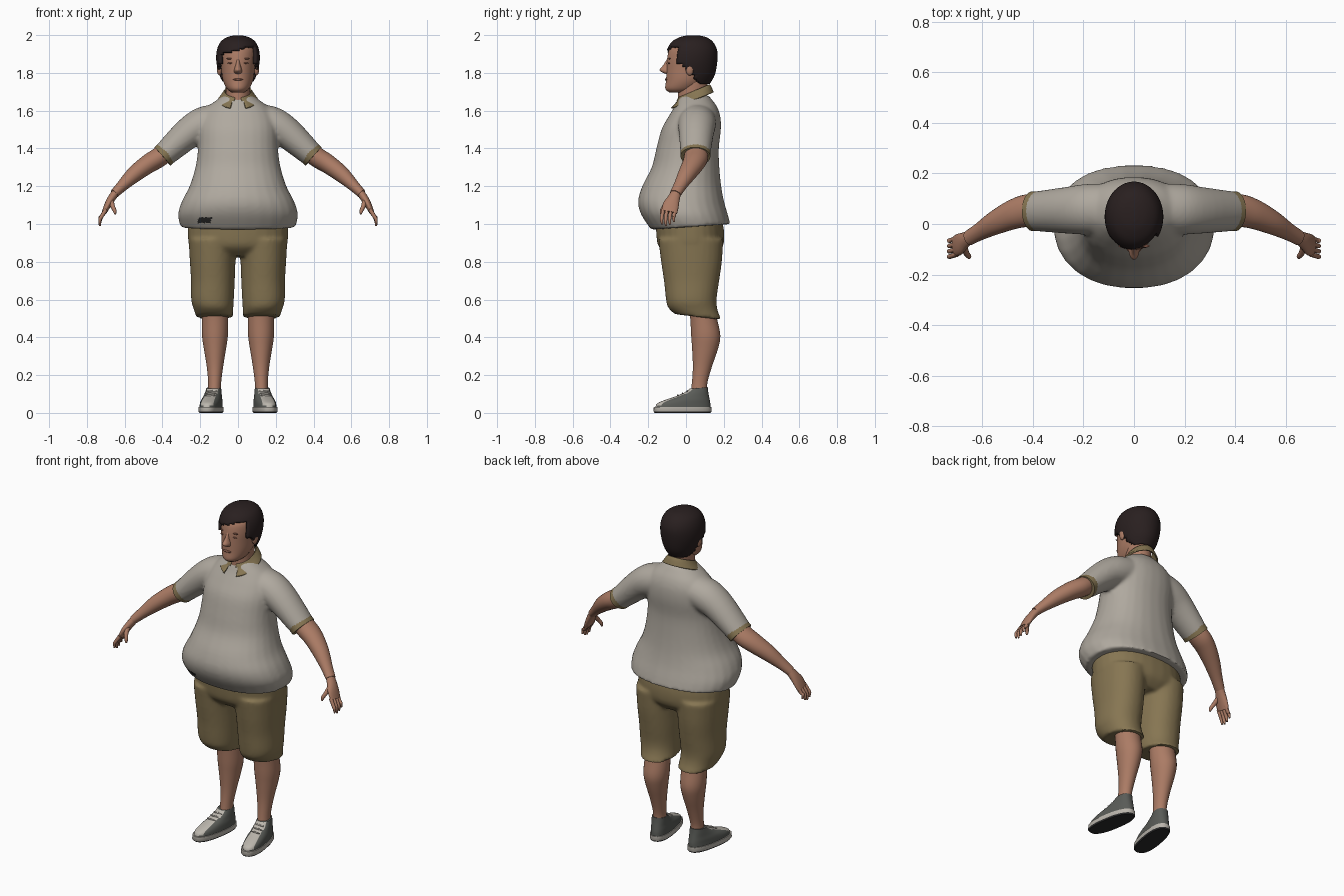
import bpy, bmesh, math
from mathutils import Vector, Matrix

cube = bpy.data.objects.get("Cube")
if cube:
    bpy.data.objects.remove(cube)


def material(name, r, g, b):
    m = bpy.data.materials.new(name)
    m.use_nodes = True
    m.diffuse_color = (r, g, b, 1)
    bsdf = m.node_tree.nodes["Principled BSDF"]
    bsdf.inputs["Base Color"].default_value = (r, g, b, 1)
    bsdf.inputs["Roughness"].default_value = 0.8
    return m


SKIN = material("skin", .41, .2, .13)
LIPS = material("lip and brow skin", .26, .11, .075)
HAIR = material("dark hair", .022, .014, .014)
SHIRT = material("shirt grey", .43, .395, .345)
TAN = material("tan cloth", .24, .18, .085)
SHOE = material("shoe grey", .1, .105, .095)
PALE = material("pale rubber", .5, .47, .42)
DARK = material("dark rubber", .025, .025, .025)


# Rings are (centre, half width vector, half depth vector)
def upright(z, front, back, half, x=0, tilt=0):
    return (Vector((x, (front + back) / 2, z)), Vector((half, 0, 0)),
            Vector((0, (back - front) / 2, tilt)))


def limb(points, side=1):
    """Rings across a path of (x, y, z, width along y, thickness)."""
    centres = [Vector((p[0] * side, p[1], p[2])) for p in points]
    rings = []
    for i, p in enumerate(points):
        t = (centres[min(i + 1, len(points) - 1)] - centres[max(i - 1, 0)]).normalized()
        u = Vector((0, 1, 0))
        u = (u - t * u.dot(t)).normalized()
        rings.append((centres[i], u * p[3], t.cross(u) * p[4]))
    return rings


def spline(a, b, c, d, t):
    return b + (c - a) * (t / 2) + (a * 2 - b * 5 + c * 4 - d) * (t * t / 2) \
        + (b * 3 - a - c * 3 + d) * (t ** 3 / 2)


def loft(bm, rings, n=28, steps=4, power=1.0, cap=True):
    dense = []
    for i in range(len(rings) - 1):
        four = [rings[max(0, min(len(rings) - 1, i + k))] for k in (-1, 0, 1, 2)]
        for s in range(steps):
            dense.append([spline(*parts, s / steps) for parts in zip(*four)])
    dense.append(rings[-1])
    loops = []
    for c, u, v in dense:
        loop = []
        for k in range(n):
            a = 2 * math.pi * (k + .5) / n
            ca, sa = math.cos(a), math.sin(a)
            ca = math.copysign(abs(ca) ** power, ca)
            sa = math.copysign(abs(sa) ** power, sa)
            loop.append(bm.verts.new(c + u * ca + v * sa))
        loops.append(loop)
    for low, high in zip(loops, loops[1:]):
        for k in range(n):
            j = (k + 1) % n
            bm.faces.new((low[k], low[j], high[j], high[k]))
    if cap:
        bm.faces.new(loops[0])
        bm.faces.new(loops[-1])


def finish(bm, name, mats, rule=None, remesh=0, thick=0, matrix=None):
    bmesh.ops.recalc_face_normals(bm, faces=bm.faces)
    mesh = bpy.data.meshes.new(name)
    bm.to_mesh(mesh)
    bm.free()
    ob = bpy.data.objects.new(name, mesh)
    bpy.context.collection.objects.link(ob)
    if remesh:
        # Fuse overlapping volumes into one smooth cloth surface
        mod = ob.modifiers.new("fuse", 'REMESH')
        mod.mode, mod.voxel_size = 'VOXEL', remesh
        mod = ob.modifiers.new("soften", 'SMOOTH')
        mod.factor, mod.iterations = .5, 6
        graph = bpy.context.evaluated_depsgraph_get()
        mesh = bpy.data.meshes.new_from_object(ob.evaluated_get(graph))
        ob.modifiers.clear()
        ob.data = mesh
    mesh.materials.clear()
    for m in mats:
        mesh.materials.append(m)
    for p in mesh.polygons:
        p.material_index = rule(p.center, p.normal) if rule else 0
    if matrix:
        mesh.transform(matrix)
    if thick:
        mod = ob.modifiers.new("thickness", 'SOLIDIFY')
        mod.thickness, mod.offset = thick, -1
    bpy.ops.object.select_all(action='DESELECT')
    bpy.context.view_layer.objects.active = ob
    ob.select_set(True)
    bpy.ops.object.shade_smooth_by_angle(angle=math.radians(50))
    return ob


def part(name, mat, rings, **kw):
    bm = bmesh.new()
    loft(bm, rings, **kw)
    return finish(bm, name, [mat])


def blob(name, mat, centre, size):
    bm = bmesh.new()
    bmesh.ops.create_uvsphere(bm, u_segments=16, v_segments=10, radius=1,
                              matrix=Matrix.Translation(centre) @ Matrix.Diagonal((*size, 1)))
    return finish(bm, name, [mat])


# Shirt: belly, chest and both sleeves fused, with a dark label near the hem
bm = bmesh.new()
loft(bm, [upright(.985, -.185, .235, .305, tilt=.015), upright(1.05, -.238, .222, .318),
          upright(1.12, -.254, .202, .298), upright(1.2, -.232, .187, .257),
          upright(1.3, -.182, .177, .226), upright(1.4, -.157, .174, .212),
          upright(1.5, -.13, .185, .21), upright(1.57, -.092, .182, .195),
          upright(1.62, -.062, .165, .16), upright(1.655, -.045, .14, .115),
          upright(1.68, -.03, .12, .08)], power=.9)
for s in (1, -1):
    loft(bm, limb([(.1, .06, 1.55, .1, .09), (.19, .058, 1.525, .1, .092),
                   (.27, .054, 1.475, .092, .082), (.395, .05, 1.362, .078, .064)], s))
finish(bm, "shirt", [SHIRT, DARK], remesh=.01,
       rule=lambda c, n: int(-.21 < c.x < -.14 and c.y < 0 and 1.005 < c.z < 1.035 and n.y < -.2))

# Collar: open band, higher at the back, split at the throat
bm = bmesh.new()
loft(bm, [upright(1.655, -.088, .147, .108, tilt=.042), upright(1.685, -.058, .135, .085, tilt=.042),
          upright(1.705, -.042, .125, .072, tilt=.035)], cap=False, n=40)
split = [f for f in bm.faces if f.calc_center_median().y < 0
         and abs(f.calc_center_median().x) < .012 + (1.68 - f.calc_center_median().z) * .45]
bmesh.ops.delete(bm, geom=split, context='FACES')
finish(bm, "collar", [TAN], thick=.008)

# Shorts: seat and two trouser legs fused
bm = bmesh.new()
loft(bm, [upright(.83, -.09, .15, .18), upright(.88, -.145, .195, .255),
          upright(.95, -.158, .203, .266), upright(1.03, -.16, .19, .265)], power=.9)
for s in (1, -1):
    loft(bm, [upright(.508, -.06, .188, .098, s * .123, -.015),
              upright(.55, -.095, .168, .105, s * .13, -.008),
              upright(.6, -.106, .162, .113, s * .135), upright(.7, -.117, .176, .116, s * .133),
              upright(.8, -.132, .19, .121, s * .134), upright(.92, -.147, .198, .13, s * .132)],
         power=.92)
finish(bm, "shorts", [TAN], remesh=.01)

# Arms, hands, legs and shoes on each side
for s, side in ((1, "left"), (-1, "right")):
    part(side + "_sleeve_cuff", TAN,
         limb([(.372, .051, 1.383, .079, .065), (.4, .05, 1.358, .079, .065)], s), steps=1)
    part(side + "_arm", SKIN,
         limb([(.34, .053, 1.41, .055, .05), (.42, .053, 1.352, .064, .053),
               (.48, .037, 1.315, .058, .05), (.55, .004, 1.262, .047, .043),
               (.61, -.03, 1.205, .035, .031), (.655, -.056, 1.16, .03, .024)], s))
    bm = bmesh.new()
    loft(bm, limb([(.645, -.05, 1.17, .026, .021), (.67, -.065, 1.135, .033, .021),
                   (.69, -.08, 1.1, .043, .018), (.708, -.088, 1.062, .042, .013)], s), n=16)
    for k in range(4):
        y, drop = -.12 + k * .021, (.008, 0, .006, .02)[k]
        loft(bm, limb([(.7, y, 1.075, .01, .011), (.722, y - .007, 1.04, .0095, .01),
                       (.731, y - .009, 1.015 + drop, .009, .009),
                       (.731, y - .006, .99 + drop, .005, .005)], s), n=10)
    loft(bm, limb([(.672, -.085, 1.125, .015, .014), (.664, -.113, 1.095, .012, .012),
                   (.653, -.128, 1.07, .01, .01), (.65, -.132, 1.052, .005, .005)], s), n=10)
    finish(bm, side + "_hand", [SKIN])

    part(side + "_leg", SKIN,
         [upright(.6, .01, .15, .07, s * .125), upright(.5, .022, .165, .07, s * .122),
          upright(.41, .027, .182, .069, s * .122), upright(.34, .032, .17, .059, s * .122),
          upright(.24, .036, .136, .043, s * .122), upright(.15, .03, .112, .034, s * .124),
          upright(.08, .02, .115, .036, s * .126)])

    # Shoes are made straight, then turned toes out
    turn = Matrix.Translation((s * .128, .07, 0)) @ Matrix.Rotation(s * .17, 4, 'Z') \
        @ Matrix.Translation((0, -.07, 0))
    bm = bmesh.new()
    loft(bm, [upright(.028, -.165, .13, .054), upright(.05, -.155, .129, .053),
              upright(.068, -.115, .126, .051), upright(.088, -.055, .122, .046),
              upright(.11, -.005, .118, .042), upright(.132, .02, .115, .038, tilt=.004)],
         power=.85, n=36)
    finish(bm, side + "_shoe", [SHOE, PALE], matrix=turn,
           rule=lambda c, n: int(c.y < .03 and abs(c.x) < .03 and n.z > .2))
    bm = bmesh.new()
    loft(bm, [upright(0, -.168, .13, .054), upright(.008, -.175, .135, .059),
              upright(.032, -.173, .134, .058)], power=.82, n=36, steps=1)
    finish(bm, side + "_sole", [PALE, DARK], matrix=turn, rule=lambda c, n: int(n.z < -.4))
    for k in range(3):
        blob(f"{side}_lace_{k}", PALE, turn @ Vector((0, -.045 + k * .025, .093 + k * .011)),
             (.03, .004, .005))

    # Face features in pairs
    blob(side + "_ear", SKIN, (s * .098, .02, 1.82), (.014, .022, .034))
    blob(side + "_eye", LIPS, (s * .038, -.09, 1.852), (.017, .005, .004))
    blob(side + "_brow", LIPS, (s * .04, -.087, 1.875), (.023, .006, .004))

# Neck and head
part("neck", SKIN, [upright(1.6, -.045, .11, .07), upright(1.67, -.043, .11, .064),
                    upright(1.74, -.04, .115, .066), upright(1.78, -.03, .115, .066)])
part("head", SKIN, [upright(1.695, -.085, .0, .03), upright(1.715, -.11, .06, .058),
                    upright(1.76, -.106, .11, .08), upright(1.82, -.104, .14, .089),
                    upright(1.88, -.1, .15, .095), upright(1.93, -.085, .145, .092),
                    upright(1.965, -.04, .12, .065), upright(1.98, .0, .08, .03)])
part("nose", SKIN, [upright(1.875, -.1, -.06, .01), upright(1.84, -.122, -.06, .014),
                    upright(1.816, -.141, -.06, .021), upright(1.8, -.122, -.06, .02),
                    upright(1.793, -.1, -.06, .01)], n=16)
blob("lips", LIPS, (0, -.104, 1.765), (.027, .008, .006))

# Hair: shell with the face cut away along a slanted fringe
bm = bmesh.new()
loft(bm, [upright(1.74, -.1, .125, .08), upright(1.79, -.11, .153, .1),
          upright(1.86, -.112, .166, .115), upright(1.92, -.102, .165, .112),
          upright(1.965, -.075, .142, .092), upright(1.99, -.03, .105, .055),
          upright(1.999, .01, .06, .015)], n=48, steps=5)


def bald(face):
    c = face.calc_center_median()
    hairline = -.045 if c.z > 1.85 else -.02 + (1.85 - c.z) * .9
    return c.z < 1.925 + .25 * c.x and c.y < hairline or c.z < 1.742


bmesh.ops.delete(bm, geom=[f for f in bm.faces if bald(f)], context='FACES')
finish(bm, "hair", [HAIR], thick=.018)
